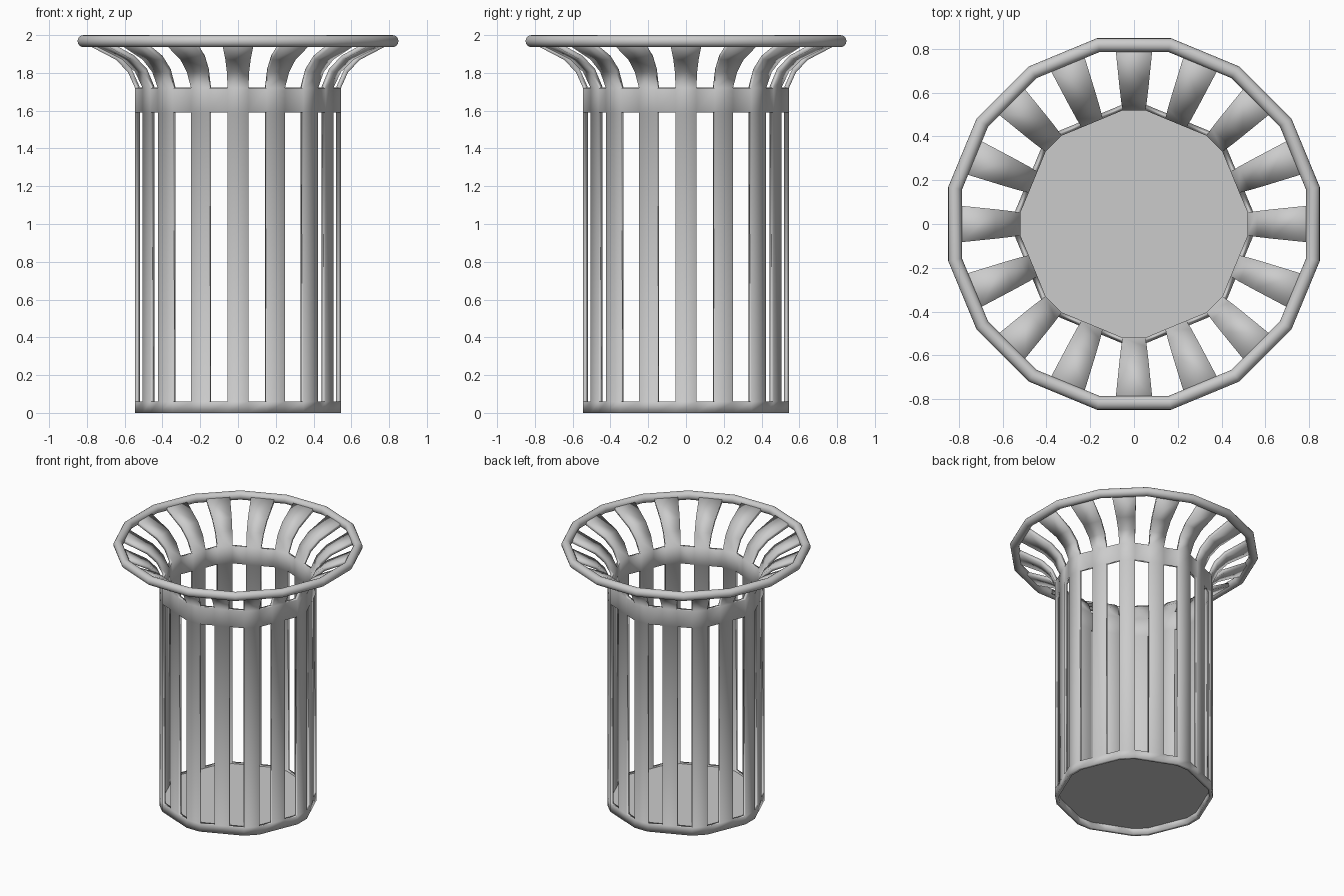
import bpy, bmesh, math
from mathutils import Vector

if "Cube" in bpy.data.objects:
    bpy.data.objects.remove(bpy.data.objects["Cube"])

R = 0.545      # outer apothem of the narrow facets
HALF = 0.055   # half width of a slat
WALL = 0.025
Z_LEVELS = [0.0, 0.06, 1.59, 1.72]
# flare profile: (blend towards rim, height, half width)
FLARE = [(0.15, 1.805, 0.059), (0.40, 1.87, 0.067), (1.0, 1.95, 0.083)]
R_TOP = 0.80


def finish(bm, name, thickness=None):
    me = bpy.data.meshes.new(name)
    bm.to_mesh(me)
    bm.free()
    ob = bpy.data.objects.new(name, me)
    bpy.context.collection.objects.link(ob)
    if thickness:
        mod = ob.modifiers.new("thickness", 'SOLIDIFY')
        mod.thickness = thickness
        mod.offset = -1
        mod.use_even_offset = True
    return ob


def smooth(ob, angle):
    bpy.ops.object.select_all(action='DESELECT')
    ob.select_set(True)
    bpy.context.view_layer.objects.active = ob
    bpy.ops.object.shade_smooth_by_angle(angle=math.radians(angle))


def outline(r, half):
    """Octagon with cut corners; long sides are split into thirds."""
    def corner(k, side):
        a = math.radians(45 * k)
        return (Vector((math.cos(a), math.sin(a))) * r
                + Vector((-math.sin(a), math.cos(a))) * half * side)
    pts = []
    for k in range(8):
        a, b, c = corner(k, -1), corner(k, 1), corner(k + 1, -1)
        pts += [a, b, b.lerp(c, 0.335), b.lerp(c, 0.665)]
    return pts


# basket wall: bottom hoop, upright slats, upper hoop and flared slat ends
pts = outline(R, HALF)
n = len(pts)
bm = bmesh.new()
rings = [[bm.verts.new((p.x, p.y, z)) for p in pts] for z in Z_LEVELS]
for i in range(n):
    j = (i + 1) % n
    for lo, hi, band in ((0, 1, True), (1, 2, False), (2, 3, True)):
        if band or i % 2 == 0:
            bm.faces.new((rings[lo][i], rings[lo][j], rings[hi][j], rings[hi][i]))
    if i % 2 == 0:
        mid = (pts[i] + pts[j]) / 2
        out = mid.normalized()
        tan = Vector((-out.y, out.x))
        a, b = rings[3][i], rings[3][j]
        for t, z, w in FLARE:
            c = out * (mid.length + (R_TOP - mid.length) * t)
            p, q = c - tan * w, c + tan * w
            a2, b2 = bm.verts.new((p.x, p.y, z)), bm.verts.new((q.x, q.y, z))
            bm.faces.new((a, b, b2, a2))
            a, b = a2, b2
smooth(finish(bm, "basket_wall", WALL), 30)

# floor plate, set just above the bottom edge
bm = bmesh.new()
bm.faces.new([bm.verts.new((p.x, p.y, 0.055)) for p in outline(R - 0.015, HALF)])
finish(bm, "floor_plate", 0.01)

# sixteen-sided tubular rim
bpy.ops.mesh.primitive_torus_add(
    major_segments=16, minor_segments=16, minor_radius=0.032,
    major_radius=0.818 / math.cos(math.pi / 16),
    location=(0, 0, 1.968), rotation=(0, 0, math.pi / 16))
rim = bpy.context.object
rim.name = "top_rim"
smooth(rim, 30)
